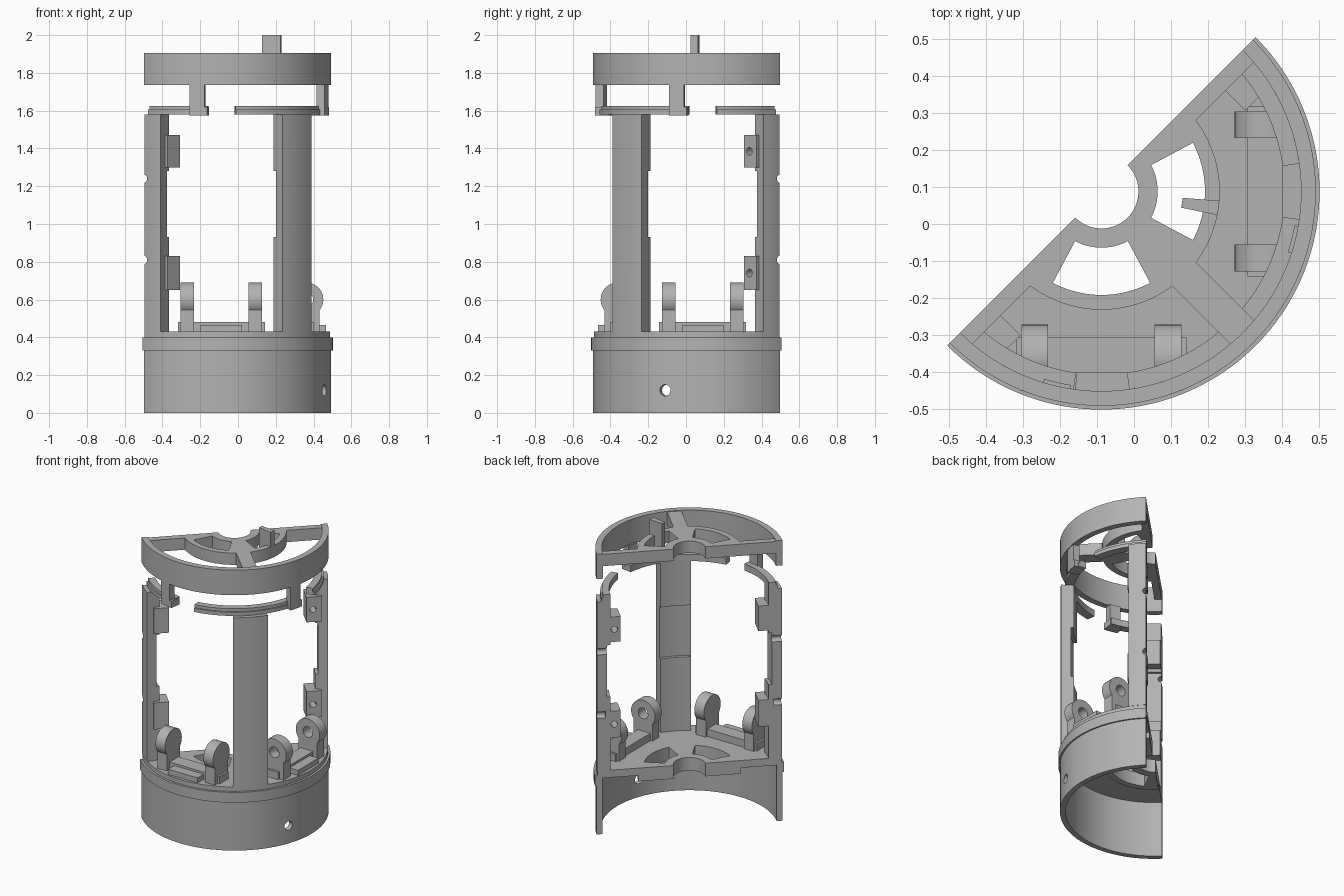
import bpy, bmesh
from math import radians, cos, sin, pi, ceil
from mathutils import Matrix, Vector

cube = bpy.data.objects.get("Cube")
if cube:
    bpy.data.objects.remove(cube, do_unlink=True)

grey = bpy.data.materials.new("plain_grey")
grey.use_nodes = True
colour = (0.45, 0.45, 0.45, 1)
grey.diffuse_color = colour
grey.node_tree.nodes["Principled BSDF"].inputs["Base Color"].default_value = colour

AXIS = Vector((-0.088, 0.088, 0))      # centre line of the half cylinder
START, END, MID = -135, 45, -45        # angles of the cut faces and the middle
FLOOR, POST_TOP = 0.43, 1.58


def finish(name, bm):
    bmesh.ops.recalc_face_normals(bm, faces=bm.faces)
    mesh = bpy.data.meshes.new(name)
    bm.to_mesh(mesh)
    bm.free()
    mesh.materials.append(grey)
    obj = bpy.data.objects.new(name, mesh)
    bpy.context.collection.objects.link(obj)
    return obj


def lathe(name, profile, a0=START, a1=END):
    """Closed (radius, z) profile swept around the axis between two angles."""
    bm = bmesh.new()
    steps = max(2, ceil(abs(a1 - a0) / 2.5))
    rings = []
    for i in range(steps + 1):
        a = radians(a0 + (a1 - a0) * i / steps)
        rings.append([bm.verts.new(AXIS + Vector((r * cos(a), r * sin(a), z)))
                      for r, z in profile])
    n = len(profile)
    for p, q in zip(rings, rings[1:]):
        for j in range(n):
            k = (j + 1) % n
            bm.faces.new((p[j], p[k], q[k], q[j]))
    bm.faces.new(rings[0])
    bm.faces.new(rings[-1])
    return finish(name, bm)


def sector(name, r0, r1, z0, z1, a0=START, a1=END):
    return lathe(name, [(r0, z0), (r1, z0), (r1, z1), (r0, z1)], a0, a1)


def place(angle):
    return Matrix.Translation(AXIS) @ Matrix.Rotation(radians(angle), 4, "Z")


def box(name, angle, radial, tangent, height):
    """Box given by ranges along the radius, across it and upwards."""
    bm = bmesh.new()
    bmesh.ops.create_cube(bm, size=1)
    spans = (radial, tangent, height)
    mid = Vector([(a + b) / 2 for a, b in spans])
    size = Matrix.Diagonal([abs(b - a) for a, b in spans] + [1])
    bm.transform(place(angle) @ Matrix.Translation(mid) @ size)
    return finish(name, bm)


def rod(name, angle, centre, radius, length, along):
    """Cylinder lying along the radius or across it."""
    bm = bmesh.new()
    bmesh.ops.create_cone(bm, cap_ends=True, segments=32, radius1=radius,
                          radius2=radius, depth=length)
    turn = Matrix.Rotation(pi / 2, 4, "Y" if along == "radius" else "X")
    bm.transform(place(angle) @ Matrix.Translation(Vector(centre)) @ turn)
    return finish(name, bm)


def combine(obj, tools, operation="DIFFERENCE"):
    for tool in tools:
        mod = obj.modifiers.new("combine", "BOOLEAN")
        mod.operation, mod.object, mod.solver = operation, tool, "EXACT"
    bpy.context.view_layer.update()
    graph = bpy.context.evaluated_depsgraph_get()
    mesh = bpy.data.meshes.new_from_object(obj.evaluated_get(graph))
    obj.modifiers.clear()
    obj.data = mesh
    for tool in tools:
        bpy.data.objects.remove(tool, do_unlink=True)
    return obj


def windows(z0, z1):
    return [sector("window_cutter", 0.152, 0.28, z0, z1, a - 28, a + 28) for a in (-90, 0)]


# Base: skirt, lip, floor and thick hub in one profile
base = lathe("base", [
    (0.545, 0), (0.58, 0), (0.58, 0.33), (0.59, 0.33), (0.59, 0.4), (0.575, 0.4),
    (0.575, FLOOR), (0.1, FLOOR), (0.1, 0.34), (0.32, 0.34), (0.32, 0.38), (0.545, 0.38)])
combine(base, windows(0.2, 0.6) +
        [rod("screw_cutter", -20, (0.56, 0, 0.12), 0.03, 0.2, "radius")])

# Posts: whole one in the middle, half ones at the cut faces
posts = (("middle_post", MID, -11, 11), ("right_post", START, 0, 11), ("left_post", END, -11, 0))
for name, a, lo, hi in posts:
    post = sector(name, 0.515, 0.577, FLOOR, POST_TOP, a + lo, a + hi)
    combine(post, [rod("hole_cutter", a, (0.55, 0, z), 0.021, 0.2, "radius")
                   for z in (0.81, 1.24)])
    for z0, z1 in ((FLOOR, 0.93), (1.28, POST_TOP)):
        sector(name + "_pad", 0.495, 0.515, z0, z1, a + lo, a + hi)

# Joining blocks with screw holes on the half posts
for name, a, side in (("right_block", START, 1), ("left_block", END, -1)):
    for z0, z1 in ((0.65, 0.83), (1.3, 1.47)):
        block = box(name, a, (0.43, 0.525), (0, 0.12 * side), (z0, z1))
        combine(block, [rod("hole_cutter", a, (0.47, 0, (z0 + z1) / 2), 0.021, 0.4, "across")])

# Lugs and their mounting blocks on the two sides
for a in (-90, 0):
    box("lug_mount", a, (0.395, 0.49), (-0.23, 0.23), (FLOOR, 0.48))
    box("mount_step", a, (0.49, 0.555), (-0.11, 0.11), (FLOOR, 0.465))
    for t in (-0.18, 0.18):
        lug = box("lug", a, (0.38, 0.52), (t - 0.036, t + 0.036), (FLOOR, 0.6))
        combine(lug, [rod("lug_eye", a, (0.45, t, 0.6), 0.09, 0.072, "across")], "UNION")
        combine(lug, [rod("eye_cutter", a, (0.45, t, 0.6), 0.036, 0.2, "across")])

# Broken rail on top of the posts
for a0, a1 in ((START, -98), (-82, -8), (8, END)):
    lathe("rail", [(0.495, POST_TOP), (0.55, POST_TOP), (0.55, 1.605),
                   (0.54, 1.605), (0.54, 1.625), (0.495, 1.625)], a0, a1)

# Cap: ring, hub, spokes, locking legs and key
sector("cap_ring", 0.54, 0.58, 1.735, 1.905)
combine(sector("cap_hub", 0.1, 0.32, 1.82, 1.9), windows(1.7, 2.0))
for a, lo, hi in ((START, 0, 0.045), (MID, -0.045, 0.045), (END, -0.045, 0)):
    box("cap_spoke", a, (0.315, 0.55), (lo, hi), (1.82, 1.9))
for a in (-107, -18):
    sector("locking_leg", 0.53, 0.575, POST_TOP, 1.74, a, a + 8)
    sector("locking_foot", 0.5, 0.575, 1.575, 1.62, a, a + 9.5)
sector("cap_key", 0.22, 0.32, 1.82, 2.0, -11.5, -4.5)

# Smooth the curved walls and keep the edges crisp
bpy.ops.object.select_all(action="DESELECT")
for obj in bpy.context.collection.objects:
    if obj.type == "MESH" and grey.name in obj.data.materials:
        obj.select_set(True)
        bpy.context.view_layer.objects.active = obj
bpy.ops.object.shade_smooth_by_angle(angle=radians(30))
